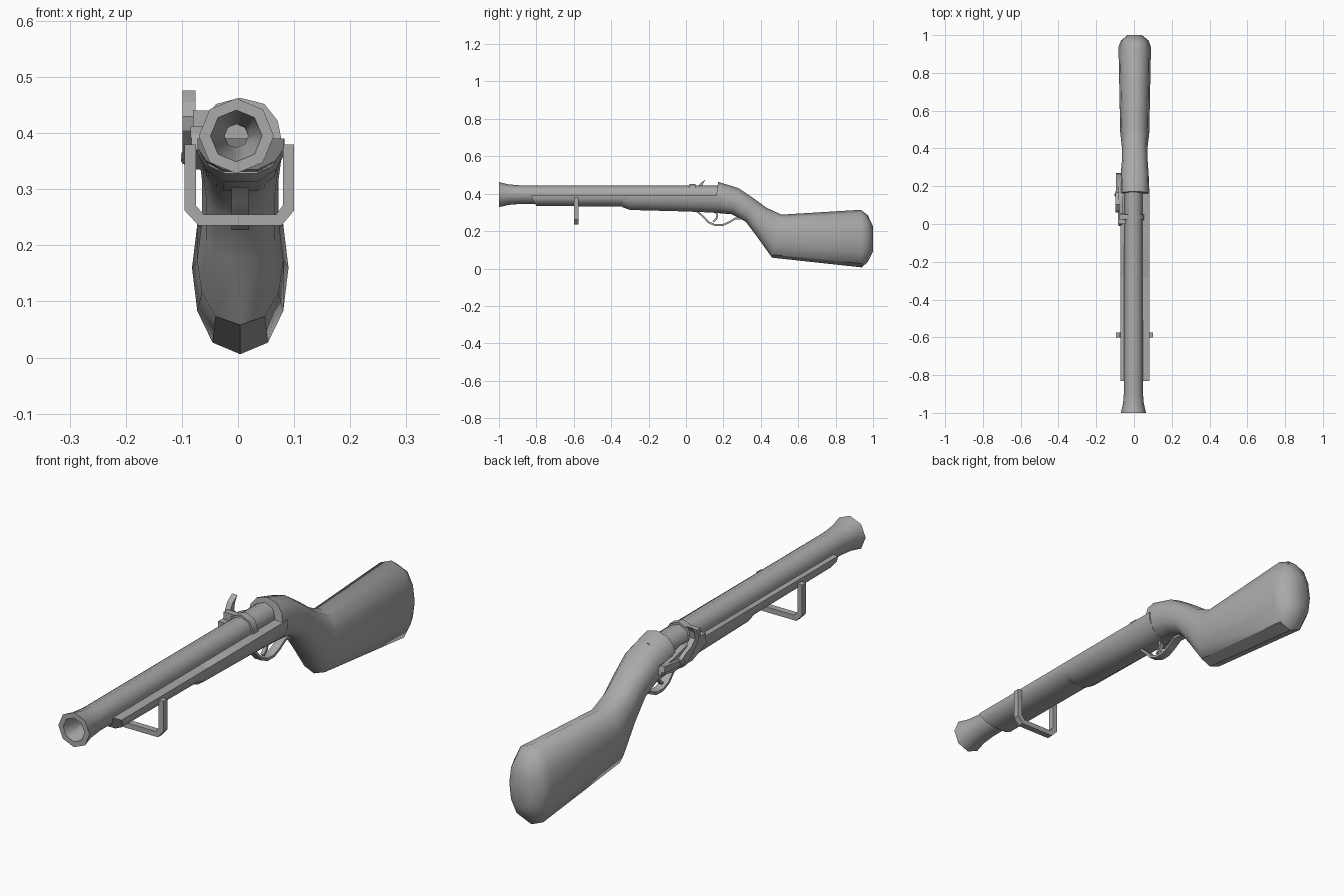
import bpy, bmesh, math
from mathutils import Vector

if "Cube" in bpy.data.objects:
    bpy.data.objects.remove(bpy.data.objects["Cube"])

grey = bpy.data.materials.new("plain grey")
grey.diffuse_color = (0.4, 0.4, 0.4, 1)
grey.use_nodes = True
grey.node_tree.nodes["Principled BSDF"].inputs["Base Color"].default_value = grey.diffuse_color


def make(name, bm, smooth=35):
    bmesh.ops.recalc_face_normals(bm, faces=bm.faces)
    me = bpy.data.meshes.new(name)
    bm.to_mesh(me)
    bm.free()
    ob = bpy.data.objects.new(name, me)
    bpy.context.collection.objects.link(ob)
    me.materials.append(grey)
    if smooth:
        bpy.ops.object.select_all(action='DESELECT')
        bpy.context.view_layer.objects.active = ob
        ob.select_set(True)
        bpy.ops.object.shade_smooth_by_angle(angle=math.radians(smooth))
    return ob


def loft(name, rings, smooth=35, closed=False):
    """Skin a list of equal rings; cap the ends or close the loop."""
    bm = bmesh.new()
    vs = [[bm.verts.new(p) for p in r] for r in rings]
    n = len(vs[0])
    pairs = list(zip(vs, vs[1:])) + ([(vs[-1], vs[0])] if closed else [])
    for a, b in pairs:
        for i in range(n):
            j = (i + 1) % n
            bm.faces.new((a[i], a[j], b[j], b[i]))
    if not closed:
        bm.faces.new(vs[0])
        bm.faces.new(vs[-1])
    return make(name, bm, smooth)


def turned(name, profile, cx, cz, sides=8):
    """Revolve (y, radius) points about a lengthwise axis."""
    rings = []
    for y, r in profile:
        rings.append([(cx + r * math.sin(math.tau * i / sides), y,
                       cz + r * math.cos(math.tau * i / sides)) for i in range(sides)])
    return loft(name, rings, 50)


def plate(name, pts, x0, x1):
    """Side outline in (y, z), extruded across x."""
    return loft(name, [[(x, y, z) for y, z in pts] for x in (x0, x1)], 0)


def strip(name, path, width, thick, cx=0.0):
    """Flat strap following a (y, z) path."""
    rings = []
    for i, p in enumerate(path):
        a, b = Vector(path[max(i - 1, 0)]), Vector(path[min(i + 1, len(path) - 1)])
        t = (b - a).normalized()
        n = Vector((-t.y, t.x)) * thick / 2
        rings.append([(cx + sx * width / 2, p[0] + s * n.x, p[1] + s * n.y)
                      for sx, s in ((-1, -1), (1, -1), (1, 1), (-1, 1))])
    return loft(name, rings, 40)


# Barrel with flared muzzle and hollow tapering bore
turned("barrel", [(0.24, 0.048), (-0.89, 0.05), (-0.95, 0.055), (-1.0, 0.067),
                  (-1.0, 0.046), (-0.88, 0.021), (-0.75, 0.021)], -0.003, 0.395)
# Barrel band in front of the wrist
turned("barrel_band", [(0.02, 0.05), (0.02, 0.056), (0.05, 0.056), (0.05, 0.05)], -0.003, 0.395)

# Shoulder stock: slanted oval sections (top y, top z, bottom y, bottom z, half width)
sections = [(0.172, 0.463, 0.15, 0.298, 0.075), (0.28, 0.43, 0.245, 0.29, 0.074),
            (0.355, 0.38, 0.32, 0.25, 0.068), (0.43, 0.325, 0.38, 0.17, 0.068),
            (0.51, 0.288, 0.46, 0.058, 0.077), (0.935, 0.314, 0.94, 0.006, 0.086),
            (0.972, 0.285, 0.972, 0.035, 0.073), (1.0, 0.225, 1.0, 0.09, 0.038)]
rings = []
for yt, zt, yb, zb, hw in sections:
    ring = []
    for i in range(12):
        a = math.tau * i / 12
        f = 0.5 + 0.5 * math.cos(a)
        s = math.sin(a)
        w = math.copysign(abs(s) ** 0.8, s) if abs(s) > 1e-6 else 0
        ring.append((0.004 + hw * w, yb + (yt - yb) * f, zb + (zt - zb) * f))
    rings.append(ring)
loft("shoulder_stock", rings, 40)


def trough(y, top, bottom, hw, lean=0.0):
    """Flat-topped, round-bottomed section of the fore-end."""
    outline = [(-1, 0), (-1, .3), (-.8, .68), (-.4, .95), (.4, .95), (.8, .68), (1, .3), (1, 0)]
    return [(0.005 + hw * x, y + lean * d, top - (top - bottom) * d / 0.95) for x, d in outline]


# Fore-end: slim front length and deeper rear length
loft("front_fore_end", [trough(-0.83, 0.39, 0.335, 0.077, 0.03),
                        trough(-0.28, 0.39, 0.33, 0.077)], 40)
loft("rear_fore_end", [trough(-0.34, 0.375, 0.328, 0.07), trough(-0.30, 0.39, 0.313, 0.0775),
                       trough(0.0, 0.39, 0.305, 0.0775), trough(0.19, 0.39, 0.297, 0.076)], 40)

# U-shaped carrying frame under the fore-end
outer = [(-0.095, 0.38), (-0.095, 0.262), (-0.07, 0.235), (0.077, 0.235), (0.1, 0.262), (0.1, 0.38)]
inner = [(-0.075, 0.38), (-0.075, 0.271), (-0.061, 0.255), (0.068, 0.255), (0.08, 0.271), (0.08, 0.38)]
loft("under_frame", [[(o[0], -0.6, o[1]), (o[0], -0.575, o[1]), (i[0], -0.575, i[1]), (i[0], -0.6, i[1])]
                     for o, i in zip(outer, inner)], 0)

# Trigger guard and trigger
strip("trigger_guard", [(0.06, 0.305), (0.09, 0.28), (0.12, 0.247), (0.155, 0.232), (0.195, 0.232),
                        (0.23, 0.247), (0.265, 0.268), (0.31, 0.265)], 0.032, 0.01, 0.004)
strip("trigger", [(0.155, 0.31), (0.168, 0.285), (0.162, 0.265), (0.145, 0.25)], 0.014, 0.01, 0.004)

# Side lock: plate, hammer, lever, pan and pivot knob on the left
plate("lock_plate", [(-0.01, 0.37), (0.0, 0.40), (0.12, 0.405), (0.2, 0.385), (0.265, 0.375),
                     (0.27, 0.35), (0.2, 0.335), (0.08, 0.335)], -0.083, -0.06)
plate("hammer", [(0.105, 0.476), (0.09, 0.452), (0.085, 0.425), (0.105, 0.405), (0.14, 0.39),
                 (0.175, 0.37), (0.17, 0.345), (0.14, 0.345), (0.1, 0.375), (0.068, 0.405),
                 (0.062, 0.43), (0.075, 0.455)], -0.099, -0.076)
plate("rear_lever", [(0.15, 0.372), (0.265, 0.385), (0.27, 0.362), (0.16, 0.35)], -0.096, -0.072)
plate("flash_pan", [(0.0, 0.39), (0.0, 0.412), (0.055, 0.412), (0.055, 0.39)], -0.085, -0.04)
plate("pan_cover", [(0.025, 0.412), (0.025, 0.44), (0.05, 0.44), (0.05, 0.412)], -0.08, -0.03)
loft("pivot_knob", [[(x, 0.155 + r * math.cos(math.tau * i / 8), 0.357 + r * math.sin(math.tau * i / 8))
                     for i in range(8)] for x, r in ((-0.07, 0.014), (-0.095, 0.014), (-0.102, 0.007))], 40)
